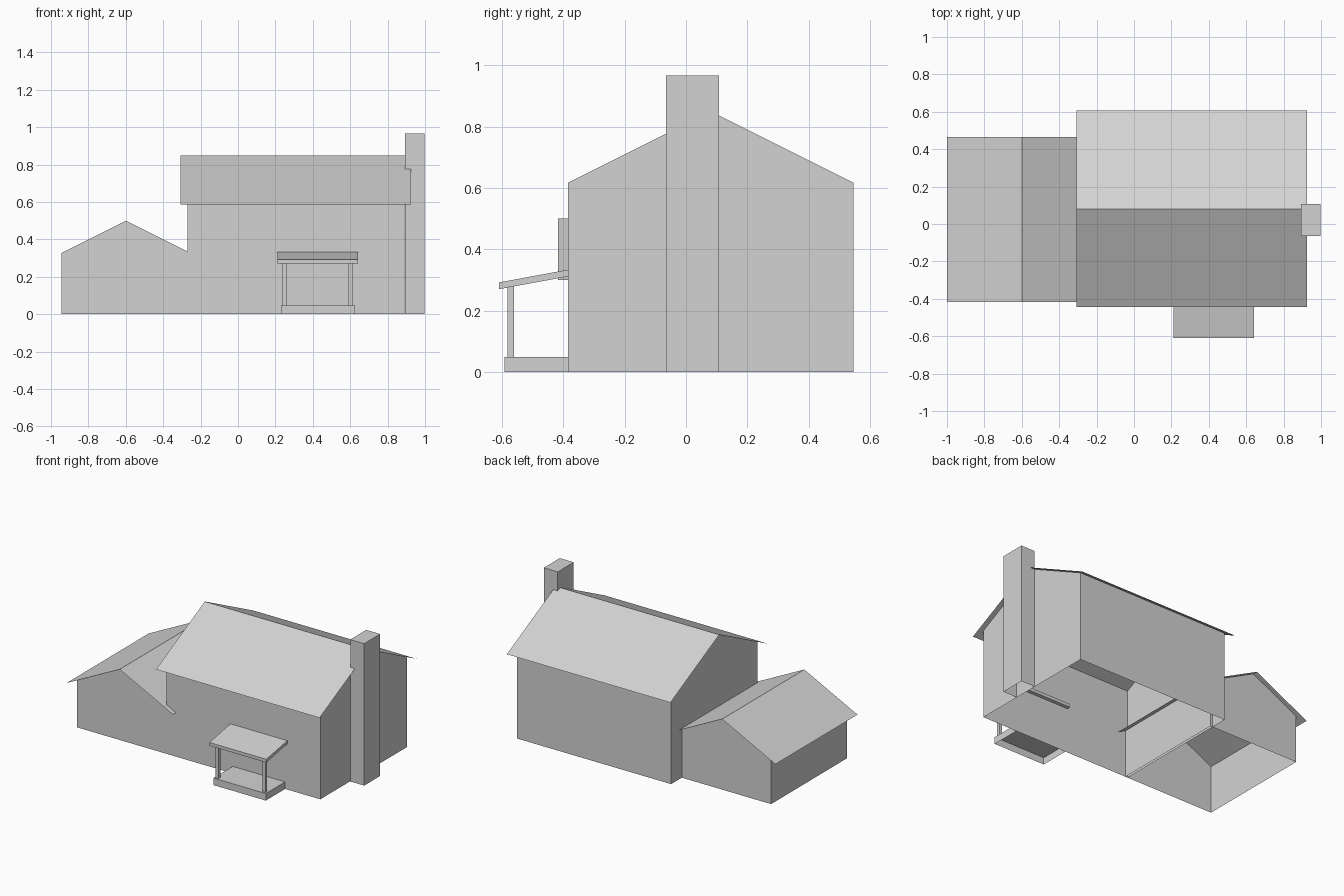
import bpy
import bmesh
from mathutils import Vector

cube = bpy.data.objects.get("Cube")
if cube:
    bpy.data.objects.remove(cube, do_unlink=True)

GREY = (0.65, 0.65, 0.65, 1.0)
grey = bpy.data.materials.new("plain grey")
grey.use_nodes = True
grey.diffuse_color = GREY
grey.node_tree.nodes["Principled BSDF"].inputs["Base Color"].default_value = GREY


def finish(name, bm):
    mesh = bpy.data.meshes.new(name)
    bm.to_mesh(mesh)
    bm.free()
    mesh.materials.append(grey)
    obj = bpy.data.objects.new(name, mesh)
    bpy.context.collection.objects.link(obj)
    return obj


def extrude_profile(name, profile, axis, lo, hi, sheet=False, drop=()):
    """Sweep a profile of (side, z) points along x or y; drop skips swept faces."""
    def place(s, z, along):
        return Vector((along, s, z)) if axis == "x" else Vector((s, along, z))

    bm = bmesh.new()
    a = [bm.verts.new(place(s, z, lo)) for s, z in profile]
    b = [bm.verts.new(place(s, z, hi)) for s, z in profile]
    n = len(profile)
    for i in range(n - 1 if sheet else n):
        j = (i + 1) % n
        if i not in drop:
            bm.faces.new((a[i], a[j], b[j], b[i]))
    if not sheet:
        bm.faces.new(a)
        bm.faces.new(list(reversed(b)))
        bmesh.ops.recalc_face_normals(bm, faces=bm.faces)
    else:
        bm.normal_update()
        for f in bm.faces:
            if f.normal.z < 0:
                f.normal_flip()
    return finish(name, bm)


def box(name, x0, x1, y0, y1, z0, z1):
    """Box left open underneath."""
    profile = [(x0, z0), (x0, z1), (x1, z1), (x1, z0)]
    return extrude_profile(name, profile, "y", y0, y1, drop=(3,))


def gabled_block(name, axis, mid, half, eave_half, ridge, walls, roof, pitch=0.5):
    """Hollow gabled walls under a thin overhanging roof."""
    top = ridge - half * pitch
    edge = ridge - eave_half * pitch
    extrude_profile(name + "_walls",
                    [(mid - half, 0), (mid - half, top), (mid, ridge),
                     (mid + half, top), (mid + half, 0)],
                    axis, *walls, drop=(1, 2, 4))
    extrude_profile(name + "_roof",
                    [(mid - eave_half, edge), (mid, ridge), (mid + eave_half, edge)],
                    axis, *roof, sheet=True)


# House and side wing
gabled_block("main_house", "x", 0.081, 0.466, 0.525, 0.85, (-0.271, 0.89), (-0.307, 0.926))
gabled_block("side_wing", "y", -0.599, 0.345, 0.401, 0.50, (-0.385, 0.432), (-0.418, 0.466))

# Chimney against the gable
box("chimney", 0.892, 0.997, -0.065, 0.107, 0, 0.967)

# Porch
box("porch_step", 0.23, 0.625, -0.593, -0.385, 0, 0.048)
for side, x in (("right", 0.238), ("left", 0.592)):
    box("porch_post_" + side, x, x + 0.022, -0.583, -0.562, 0.048, 0.285)
extrude_profile("porch_roof",
                [(-0.61, 0.27), (-0.61, 0.292), (-0.365, 0.337), (-0.365, 0.315)],
                "x", 0.212, 0.641)
